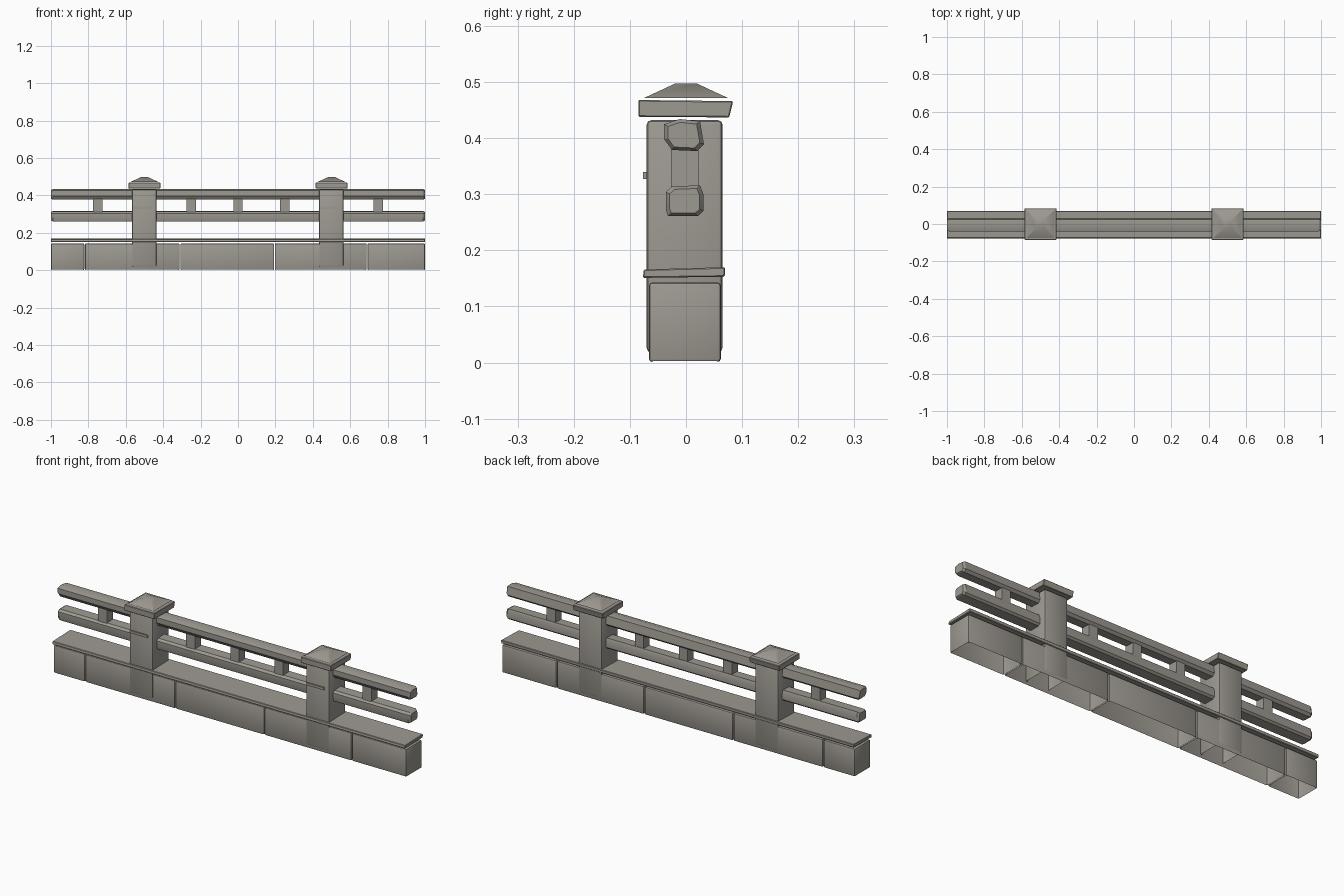
import bpy, bmesh
from mathutils import Vector

if "Cube" in bpy.data.objects:
    bpy.data.objects.remove(bpy.data.objects["Cube"], do_unlink=True)

stone = bpy.data.materials.new("warm grey stone")
stone.use_nodes = True
COLOUR = (0.34, 0.32, 0.285, 1)
stone.diffuse_color = COLOUR
bsdf = next(n for n in stone.node_tree.nodes if n.type == 'BSDF_PRINCIPLED')
bsdf.inputs["Base Color"].default_value = COLOUR
bsdf.inputs["Roughness"].default_value = 0.9


def finish(name, bm, bevel=0, open_bottom=False, segments=1):
    """Bevel, optionally remove the underside, and add the object."""
    bmesh.ops.recalc_face_normals(bm, faces=bm.faces)
    if bevel:
        bmesh.ops.bevel(bm, geom=bm.edges[:], offset=bevel, segments=segments,
                        affect='EDGES', profile=0.5)
    if open_bottom:
        low = [f for f in bm.faces if f.normal.z < -0.9]
        bmesh.ops.delete(bm, geom=low, context='FACES')
    mesh = bpy.data.meshes.new(name)
    bm.to_mesh(mesh)
    bm.free()
    mesh.materials.append(stone)
    ob = bpy.data.objects.new(name, mesh)
    bpy.context.collection.objects.link(ob)
    bpy.ops.object.select_all(action='DESELECT')
    ob.select_set(True)
    bpy.context.view_layer.objects.active = ob
    bpy.ops.object.shade_smooth_by_angle(angle=0.5)
    return ob


def prism(name, profile, x0, x1, **opts):
    """Extrude a (y, z) profile along x."""
    bm = bmesh.new()
    face = bm.faces.new([bm.verts.new((x0, y, z)) for y, z in profile])
    new = bmesh.ops.extrude_face_region(bm, geom=[face])["geom"]
    verts = [v for v in new if isinstance(v, bmesh.types.BMVert)]
    bmesh.ops.translate(bm, verts=verts, vec=Vector((x1 - x0, 0, 0)))
    return finish(name, bm, **opts)


def box(name, x, y, z, **opts):
    """Box from (low, high) pairs on each axis."""
    profile = [(y[0], z[0]), (y[1], z[0]), (y[1], z[1]), (y[0], z[1])]
    return prism(name, profile, x[0], x[1], **opts)


def rail(name, profile):
    """Irregular long bar with narrowed ends."""
    bm = bmesh.new()
    cy = sum(p[0] for p in profile) / len(profile)
    cz = sum(p[1] for p in profile) / len(profile)
    rings = []
    for x, s in ((-1, 0.8), (-0.99, 1), (0.99, 1), (1, 0.8)):
        rings.append([bm.verts.new((x, cy + (y - cy) * s, cz + (z - cz) * s))
                      for y, z in profile])
    for a, b in zip(rings, rings[1:]):
        for i in range(len(a)):
            j = (i + 1) % len(a)
            bm.faces.new((a[i], a[j], b[j], b[i]))
    bm.faces.new(rings[0])
    bm.faces.new(rings[-1])
    finish(name, bm)


# Foundation blocks with narrow seams
seams = [-1, -0.82, -0.31, 0.195, 0.69, 1]
for i, (a, b) in enumerate(zip(seams, seams[1:])):
    gap_a = 0.002 if i > 0 else 0
    gap_b = 0.002 if i < 4 else 0
    box(f"foundation_block_{i + 1}", (a + gap_a, b - gap_b), (-0.066, 0.062),
        (0.001, 0.143), bevel=0.006, segments=2, open_bottom=True)

# Slightly tilted ledge over the blocks
prism("ledge", [(-0.077, 0.151), (0.069, 0.153), (0.07, 0.17), (-0.075, 0.166)],
      -1, 1, bevel=0.002)

# Two long rails
rail("top_rail", [(-0.039, 0.425), (-0.011, 0.434), (0.025, 0.43), (0.032, 0.389),
                  (0.02, 0.377), (-0.025, 0.379), (-0.039, 0.398)])
rail("lower_rail", [(-0.036, 0.304), (-0.025, 0.314), (0.025, 0.316), (0.031, 0.3),
                    (0.031, 0.27), (0.021, 0.261), (-0.032, 0.261), (-0.036, 0.273)])

# Short spacers between the rails
for i, x in enumerate((-0.75, -0.25, 0, 0.25, 0.75)):
    box(f"spacer_{i + 1}", (x - 0.025, x + 0.025), (-0.027, 0.022), (0.305, 0.388))

# Posts with slab and pyramid caps
for side, x in (("right", -0.5), ("left", 0.5)):
    box(f"{side}_post", (x - 0.067, x + 0.065), (-0.07, 0.065), (0.018, 0.432),
        bevel=0.008, segments=2, open_bottom=True)
    box(f"{side}_post_strip", (x - 0.06, x + 0.04), (-0.077, -0.069), (0.327, 0.34))
    prism(f"{side}_cap_slab", [(-0.085, 0.438), (0.077, 0.437),
                               (0.084, 0.466), (-0.085, 0.468)],
          x - 0.085, x + 0.085, bevel=0.002)
    bm = bmesh.new()
    base, top = [[bm.verts.new((x + sx * r, sy * r, z))
                  for sx, sy in ((-1, -1), (1, -1), (1, 1), (-1, 1))]
                 for r, z in ((0.074, 0.472), (0.02, 0.497))]
    for i in range(4):
        j = (i + 1) % 4
        bm.faces.new((base[i], base[j], top[j], top[i]))
    bm.faces.new(top)
    bm.faces.new(base[::-1])
    finish(f"{side}_cap_peak", bm)
